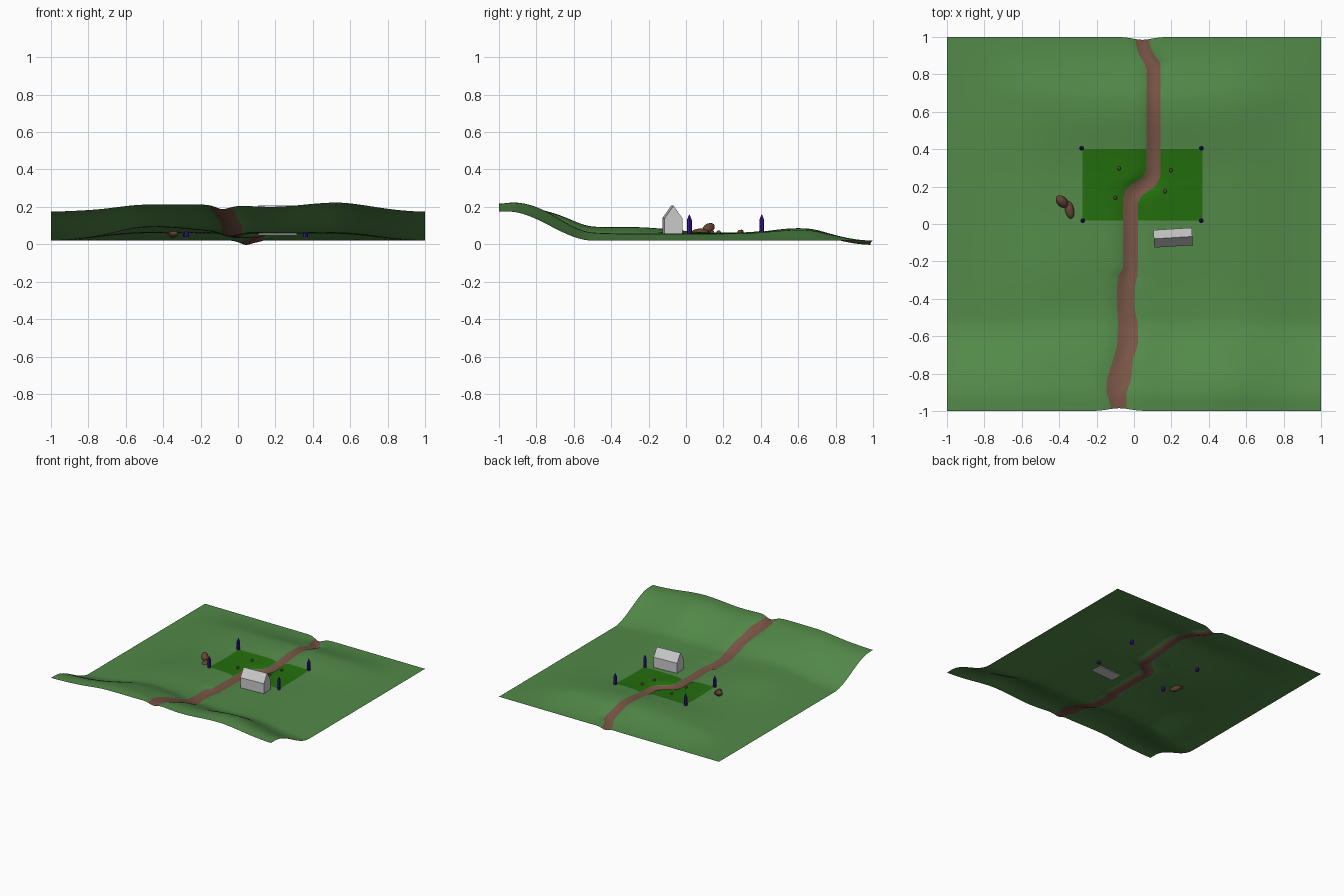
import bpy, bmesh, math
from mathutils import Matrix, Vector, Euler

if "Cube" in bpy.data.objects:
    bpy.data.objects.remove(bpy.data.objects["Cube"])


def material(name, rgb):
    m = bpy.data.materials.new(name)
    m.diffuse_color = (*rgb, 1)
    m.use_nodes = True
    m.node_tree.nodes["Principled BSDF"].inputs["Base Color"].default_value = m.diffuse_color
    return m


GRASS = material("grass green", (0.085, 0.25, 0.065))
EARTH = material("path brown", (0.185, 0.09, 0.06))
FIELD = material("field green", (0.017, 0.155, 0.004))
STONE = material("rock brown", (0.13, 0.06, 0.035))
PURPLE = material("post purple", (0.045, 0.007, 0.34))
GREY = material("house grey", (0.6, 0.6, 0.6))

# Path edges: y, left x, right x
PATH = [(-1, -.12, -.04), (-.97, -.125, -.04), (-.9, -.148, -.04), (-.83, -.145, -.015),
        (-.72, -.11, -.005), (-.65, -.09, .02), (-.53, -.085, .022), (-.46, -.09, .003),
        (-.34, -.09, .003), (-.28, -.085, .018), (-.24, -.06, .02), (.12, -.06, .022),
        (.16, -.055, .05), (.2, -.03, .115), (.25, .045, .14), (.29, .068, .143),
        (.82, .068, .143), (.86, .055, .143), (.9, .03, .11), (.95, .012, .085), (1, .01, .08)]


def path_edges(y):
    for (y0, l0, r0), (y1, l1, r1) in zip(PATH, PATH[1:]):
        if y <= y1 + 1e-9:
            t = (y - y0) / (y1 - y0)
            return l0 + (l1 - l0) * t, r0 + (r1 - r0) * t
    return PATH[-1][1:]


def left(y):
    return path_edges(y)[0]


def right(y):
    return path_edges(y)[1]


def smooth(t):
    t = max(0, min(1, t))
    return t * t * (3 - 2 * t)


def hill(x, y, cx, cy, sx, sy):
    return math.exp(-((x - cx) / sx) ** 2 - ((y - cy) / sy) ** 2)


def across(x, y):
    l, r = path_edges(y)
    return (x - (l + r) / 2) / (r - l)


def height(x, y):
    rim = 0.02 + 0.155 * smooth((-0.5 - y) / 0.45)
    rise = (0.037 + 0.035 * hill(x, y, -.45, -.3, .3, .32)
            + 0.04 * hill(x, y, -.3, -.65, .35, .16)
            + 0.03 * hill(x, y, .1, .6, .6, .2)
            + 0.03 * hill(x, y, .55, -.75, .3, .2)
            - 0.015 * hill(x, y, .2, -1, .2, .3)
            - 0.015 * hill(x, y, -.8, -1, .2, .3))
    window = smooth((1 - abs(x)) / 0.5) * smooth((1 - y) / 0.35)
    trench = 0.023 * math.exp(-(across(x, y) / 0.65) ** 2)
    return rim + rise * window - trench


def finish(name, bm, mats, angle):
    bmesh.ops.recalc_face_normals(bm, faces=bm.faces)
    me = bpy.data.meshes.new(name)
    bm.to_mesh(me)
    bm.free()
    for m in mats:
        me.materials.append(m)
    ob = bpy.data.objects.new(name, me)
    bpy.context.collection.objects.link(ob)
    if angle:
        for o in bpy.context.selected_objects:
            o.select_set(False)
        ob.select_set(True)
        bpy.context.view_layer.objects.active = ob
        bpy.ops.object.shade_smooth_by_angle(angle=math.radians(angle))
    return ob


def sheet(name, bands, y0, y1, rows, lift, mats):
    """Draped grid; each band is (left edge, right edge, columns, material index)."""
    bm = bmesh.new()
    grid, slots = [], []
    for j in range(rows + 1):
        y = y0 + (y1 - y0) * j / rows
        xs = [bands[0][0](y)]
        slots = []
        for a, b, n, slot in bands:
            xs += [a(y) + (b(y) - a(y)) * (i + 1) / n for i in range(n)]
            slots += [slot] * n
        line = []
        for x in xs:
            yy = y
            if abs(y) > 0.999:      # small notch where the path leaves the land
                yy -= math.copysign(0.015 * math.exp(-across(x, y) ** 2), y)
            line.append(bm.verts.new((x, yy, height(x, y) + lift)))
        grid.append(line)
    for low, high in zip(grid, grid[1:]):
        for i, slot in enumerate(slots):
            f = bm.faces.new((low[i], low[i + 1], high[i + 1], high[i]))
            f.material_index = slot
    ob = finish(name, bm, mats, 60)
    if ob.data.polygons[0].normal.z < 0:
        ob.data.flip_normals()
    return ob


# Land with the sunken path, and the field on both sides of the path
sheet("land", [(lambda y: -1, left, 44, 0), (left, right, 10, 1), (right, lambda y: 1, 44, 0)],
      -1, 1, 100, 0, [GRASS, EARTH])
sheet("field_left", [(lambda y: -.275, left, 14, 0)], .02, .40, 20, .003, [FIELD])
sheet("field_right", [(right, lambda y: .365, 14, 0)], .02, .40, 20, .003, [FIELD])

# House: gable profile pushed along its length
bm = bmesh.new()
profile = [(-.047, .05), (.047, .05), (.047, .14), (0, .207), (-.047, .14)]
face = bm.faces.new([bm.verts.new((-.103, y, z)) for y, z in profile])
ext = bmesh.ops.extrude_face_region(bm, geom=[face], use_keep_orig=True)
bmesh.ops.translate(bm, vec=(.206, 0, 0),
                    verts=[v for v in ext["geom"] if isinstance(v, bmesh.types.BMVert)])
house = finish("house", bm, [GREY], 0)
house.location = (.209, -.073, 0)
house.rotation_euler.z = math.radians(3.5)

# Pointed corner posts
for i, (x, y) in enumerate([(-.28, .405), (.36, .405), (-.274, .018), (.36, .018)]):
    bm = bmesh.new()
    bmesh.ops.create_cone(bm, cap_ends=True, segments=8, radius1=.013, radius2=.013, depth=.09,
                          matrix=Matrix.Translation((x, y, .085)))
    bmesh.ops.create_cone(bm, cap_ends=True, segments=8, radius1=.013, radius2=.001, depth=.03,
                          matrix=Matrix.Translation((x, y, .145)))
    finish(f"corner_post_{i + 1}", bm, [PURPLE], 35)


def rock(name, loc, size, rot=(0, 0, 0)):
    bm = bmesh.new()
    turn = Euler([math.radians(a) for a in rot])
    bmesh.ops.create_uvsphere(bm, u_segments=16, v_segments=10, radius=1,
                              matrix=Matrix.LocRotScale(Vector(loc), turn, Vector(size)))
    finish(name, bm, [STONE], 60)


# Two boulders and scattered pebbles
rock("boulder_upper", (-.385, .12, .085), (.042, .027, .025), (0, 25, -45))
rock("boulder_lower", (-.345, .075, .06), (.025, .05, .024), (0, 0, 12))
for i, (x, y) in enumerate([(-.08, .297), (-.10, .14), (.166, .175), (.198, .287)]):
    rock(f"pebble_{i + 1}", (x, y, height(x, y) + .008), (.009, .011, .01))
